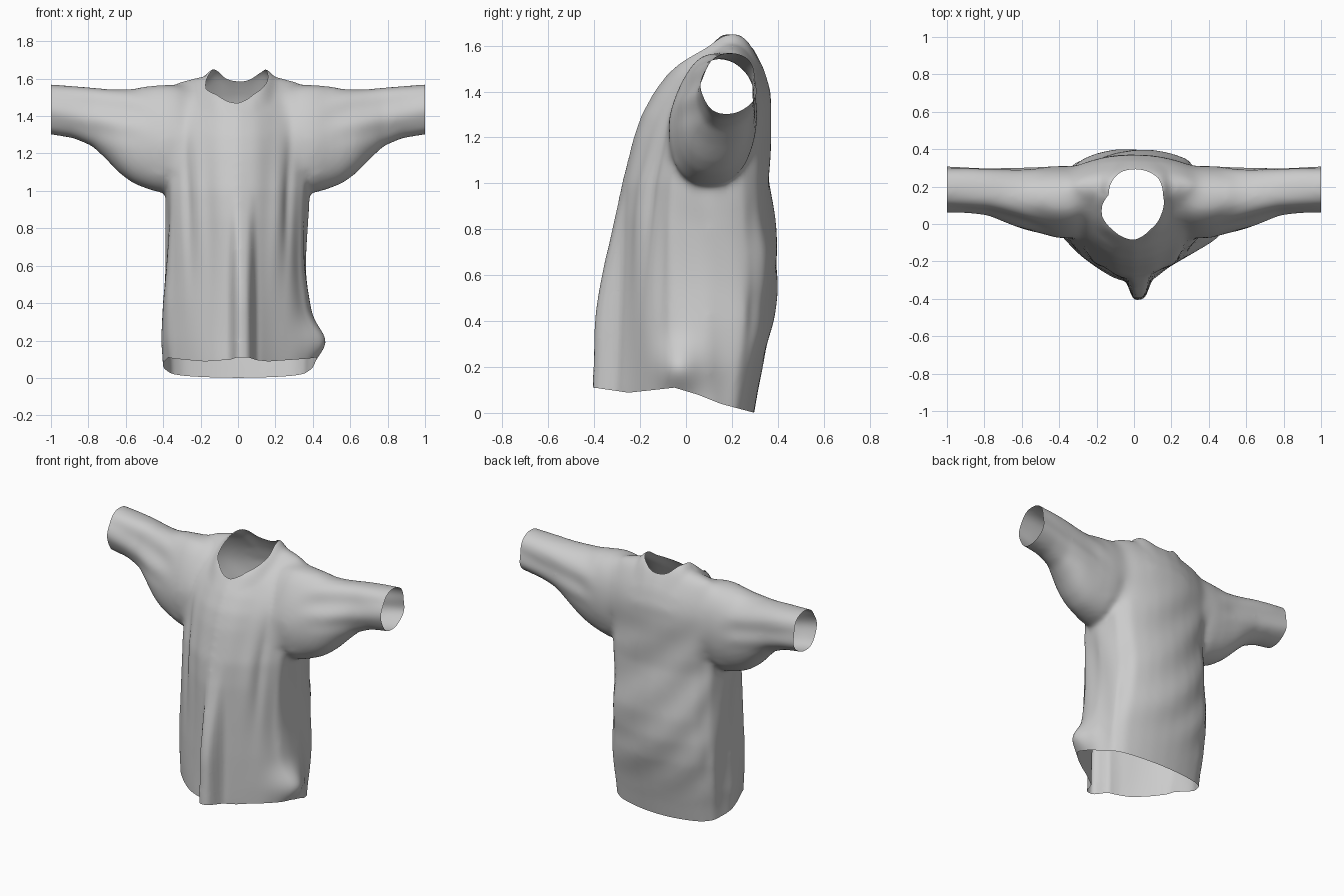
import bpy, bmesh, math
from math import sin, cos, pi, exp, hypot, atan2

if "Cube" in bpy.data.objects:
    bpy.data.objects.remove(bpy.data.objects["Cube"])


def lerp(table, t):
    """Piecewise linear lookup in rows of (key, value, ...)."""
    if t <= table[0][0]:
        return table[0][1:]
    for a, b in zip(table, table[1:]):
        if t <= b[0]:
            f = (t - a[0]) / (b[0] - a[0])
            return [p + (q - p) * f for p, q in zip(a[1:], b[1:])]
    return table[-1][1:]


def bump(t, centre, width, power=2):
    return exp(-abs((t - centre) / width) ** power)


def ramp(t, lo, hi):
    f = min(1, max(0, (t - lo) / (hi - lo)))
    return f * f * (3 - 2 * f)


def loft(bm, rings):
    loops = [[bm.verts.new(p) for p in ring] for ring in rings]
    n = len(loops[0])
    for a, b in zip(loops, loops[1:]):
        for i in range(n):
            j = (i + 1) % n
            bm.faces.new((a[i], a[j], b[j], b[i]))
    bm.faces.new(loops[0][::-1])
    bm.faces.new(loops[-1])


def smooth(bm, verts, times):
    for _ in range(times):
        bmesh.ops.smooth_vert(bm, verts=verts, factor=.5,
                              use_axis_x=True, use_axis_y=True, use_axis_z=True)


# torso: height -> half width, front y, middle y, back y
TORSO = [(-0.1, .385, -.32, .10, .28), (.1, .40, -.32, .10, .315), (.2, .41, -.315, .10, .335),
         (.4, .408, -.31, .10, .38), (.55, .40, -.305, .10, .40), (.7, .395, -.30, .10, .40),
         (.85, .39, -.295, .10, .385), (1.0, .39, -.28, .10, .367), (1.2, .39, -.23, .12, .367),
         (1.3, .39, -.195, .13, .372), (1.4, .385, -.14, .15, .37), (1.5, .375, -.065, .18, .34),
         (1.56, .365, .01, .19, .31), (1.61, .355, .085, .2, .28), (1.64, .34, .13, .2, .25),
         (1.655, .33, .17, .2, .22)]
FRONT = [(0, 1), (.25, .95), (.5, .78), (.75, .61), (.93, .43), (1, 0)]
BACK = [(0, 1), (.25, .98), (.5, .91), (.75, .79), (.93, .54), (1, 0)]
# sleeve: x -> front y, back y, bottom z, top z
SLEEVE = [(.20, .05, .27, 1.15, 1.52), (.30, -.07, .305, 1.04, 1.565), (.40, -.08, .315, .985, 1.575),
          (.50, -.048, .305, 1.015, 1.56), (.57, -.033, .30, 1.045, 1.55), (.64, -.012, .30, 1.10, 1.545),
          (.71, .022, .30, 1.175, 1.545), (.78, .053, .30, 1.24, 1.55), (.88, .065, .305, 1.28, 1.555),
          (1.1, .07, .312, 1.315, 1.57)]
HEM = [(-.4, .11), (-.25, .088), (-.05, .11), (.05, .08), (.15, .04), (.3, 0)]
NECK = [(0, -.085), (.085, -.03), (.145, .05), (.155, .155), (.13, .245), (.075, .28),
        (-.075, .275), (-.12, .225), (-.135, .155), (-.17, .10), (-.17, .04), (-.115, -.03)]


def torso_ring(z, n=64):
    w, yf, ym, yb = lerp(TORSO, z)
    ring = []
    for i in range(n):
        t = 2 * pi * i / n
        u = abs(cos(t))
        y = ym + ((yf - ym) * lerp(FRONT, u)[0] if sin(t) < 0 else (yb - ym) * lerp(BACK, u)[0])
        drop = .075 * u * w / .38 * ramp(z, 1.2, 1.65)
        ring.append((w * cos(t), y, z - drop))
    return ring


def sleeve_ring(x, side, n=40):
    y0, y1, z0, z1 = lerp(SLEEVE, x)
    ring = []
    for i in range(n):
        c, s = cos(2 * pi * i / n), sin(2 * pi * i / n)
        c, s = (math.copysign(abs(k) ** .87, k) for k in (c, s))
        z = (z0 + z1) / 2 + (z1 - z0) / 2 * s
        lean = -.02 * max(0, -s) * (z1 - z0) / .58      # underarm hangs slightly forward
        if c < 0 < s:                                   # front shoulder slopes back
            c *= 1 - .35 * s * ramp(.9 - x, 0, .3)
        ring.append((side * x, (y0 + y1) / 2 + (y1 - y0) / 2 * c + lean, z))
    return ring


# closed torso and sleeves, fused by voxel remesh
bm = bmesh.new()
heights = [-.1 + i * .05 for i in range(33)] + [1.53, 1.56, 1.585, 1.61, 1.64, 1.655]
loft(bm, [torso_ring(z) for z in heights])
for side in (-1, 1):
    loft(bm, [sleeve_ring(.2 + i * .036, side) for i in range(26)])
bmesh.ops.recalc_face_normals(bm, faces=bm.faces)
mesh = bpy.data.meshes.new("shirt")
bm.to_mesh(mesh)
bm.free()
shirt = bpy.data.objects.new("shirt", mesh)
bpy.context.collection.objects.link(shirt)
mod = shirt.modifiers.new("fuse", 'REMESH')
mod.mode = 'VOXEL'
mod.voxel_size = .015
bpy.context.view_layer.update()
fused = shirt.evaluated_get(bpy.context.evaluated_depsgraph_get())
bm = bmesh.new()
bm.from_mesh(fused.to_mesh())
fused.to_mesh_clear()
shirt.modifiers.clear()

# soften everything, and blend the shoulders into the sleeves
smooth(bm, bm.verts, 5)
smooth(bm, [v for v in bm.verts if .17 < abs(v.co.x) < .5 and v.co.z > 1.1], 25)
smooth(bm, bm.verts, 3)

# cloth folds
bm.normal_update()
for v in bm.verts:
    x, y, z = v.co
    n = v.normal.copy()
    chest = 1 - ramp(abs(x), .32, .40)
    d = 0
    if n.y < 0:
        for side in (-1, 1):    # drapes from the armpits down the front
            d -= .012 * bump(x, side * (.23 + .04 * z), .025) * bump(z, .95, .3) * chest
            d += .010 * bump(x, side * (.17 + .04 * z), .035) * bump(z, .9, .3) * chest
        d += .004 * sin(24 * x + 3 * z) * (1 - ramp(z, .8, 1.2)) * chest
    elif n.y > 0:               # slanted folds across the back
        d += .005 * sin(17 * (z + .9 * x - x * x)) * chest * ramp(z, .1, .4) * (1 - ramp(z, 1.1, 1.4))
    arm = ramp(abs(x), .42, .6)
    d += .006 * sin(38 * (z - .25 * abs(x)) + 9 * y) * arm * ramp(z, 1.2, 1.4)
    side_wall = ramp(abs(x), .34, .39) * (1 - ramp(z, .8, 1.0))
    d += .008 * sin(20 * y + 5 * z) * side_wall
    v.co += n * d
    if y < -.1:                 # centre front pleat
        v.co.y -= .088 * bump(x, .027, .055, 4) * (1 - ramp(z, .35, 1.05))
    if x > .2:                  # flared corner at the hem, slight waist above
        v.co.x += .085 * bump(z, .19, .11) * bump(y, -.05, .11) * ramp(x, .25, .4)
        v.co.x -= .025 * bump(z, .6, .3) * ramp(x, .25, .38)


def cut(co, no):
    geom = bm.verts[:] + bm.edges[:] + bm.faces[:]
    bmesh.ops.bisect_plane(bm, geom=geom, dist=1e-5, plane_co=co, plane_no=no, clear_outer=True)


# open cuffs and the slanted hem
for side in (-1, 1):
    cut((side, 0, 0), (side, 0, 0))
for v in bm.verts:
    v.co.z -= lerp(HEM, v.co.y)[0]
cut((0, 0, 0), (0, 0, -1))
for v in bm.verts:
    v.co.z += lerp(HEM, v.co.y)[0]

# v-neck: swap height for distance from the outline, cut, and restore the height
CY = .1
polar = sorted((atan2(y - CY, x), hypot(x, y - CY)) for x, y in NECK)
polar = [(polar[-1][0] - 2 * pi, polar[-1][1])] + polar + [(polar[0][0] + 2 * pi, polar[0][1])]


def neck_ratio(co):
    return hypot(co.x, co.y - CY) / lerp(polar, atan2(co.y - CY, co.x))[0]


height = bm.verts.layers.float.new("height")
for v in bm.verts:
    v[height] = v.co.z
    v.co.z = neck_ratio(v.co) if v.co.z > 1.3 else 9
cut((0, 0, 1), (0, 0, -1))
for v in bm.verts:
    v.co.z = v[height]
    if v.co.z > 1.35 and abs(v.co.x) < .3:      # raised collar points
        v.co.z += .025 * (1 - ramp(neck_ratio(v.co), 1, 1.4)) * bump(abs(v.co.x), .14, .07)

bm.to_mesh(mesh)
bm.free()
for p in mesh.polygons:
    p.use_smooth = True
